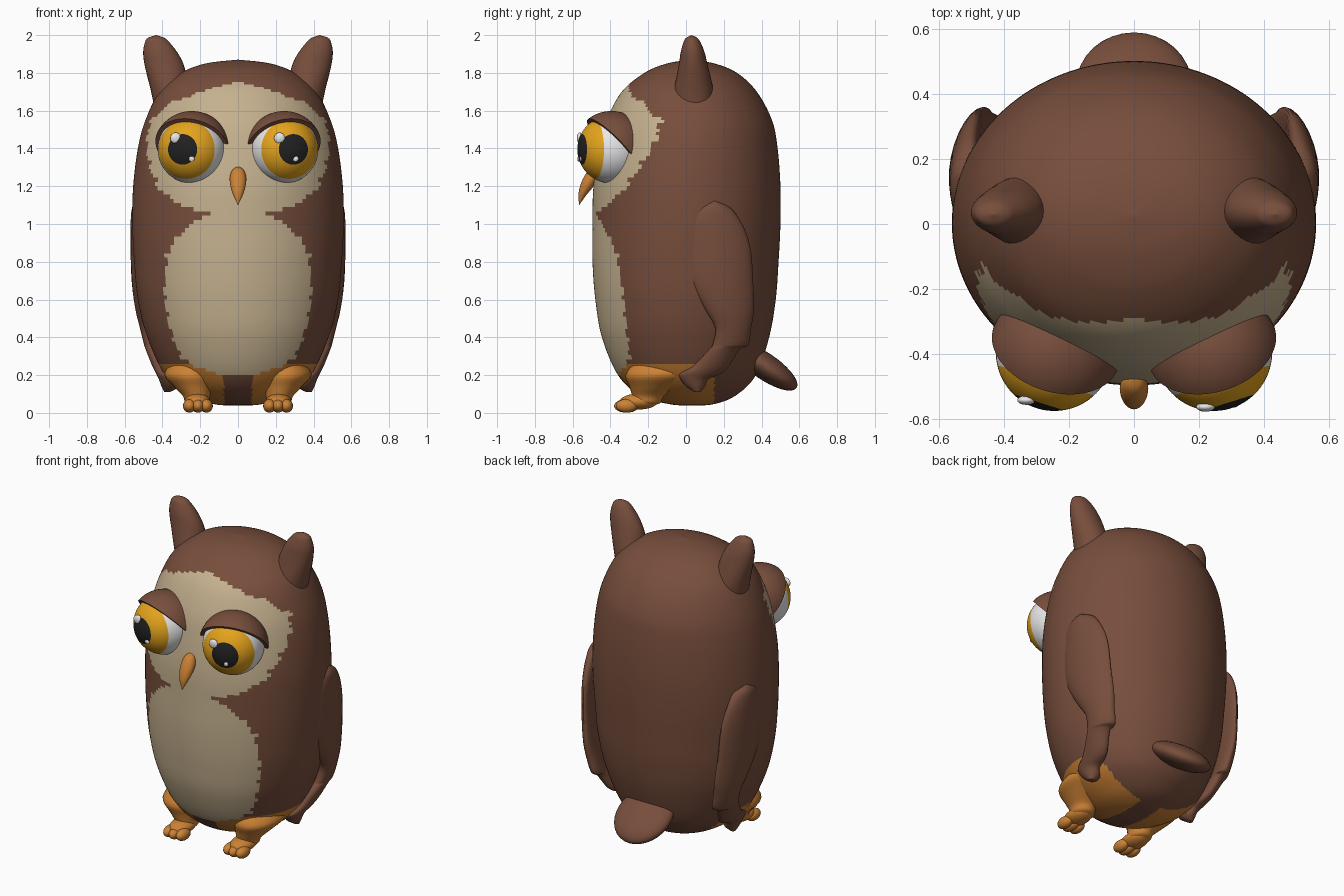
import bpy, bmesh, math
from mathutils import Vector, Matrix

if "Cube" in bpy.data.objects:
    bpy.data.objects.remove(bpy.data.objects["Cube"])


def material(name, rgb):
    m = bpy.data.materials.new(name)
    m.diffuse_color = (*rgb, 1)
    m.use_nodes = True
    m.node_tree.nodes["Principled BSDF"].inputs["Base Color"].default_value = m.diffuse_color
    return m


BROWN = material("brown feathers", (0.185, 0.076, 0.045))
CREAM = material("cream feathers", (0.56, 0.44, 0.275))
ORANGE = material("orange skin", (0.60, 0.22, 0.035))
WHITE = material("eye white", (0.82, 0.82, 0.82))
YELLOW = material("yellow iris", (0.78, 0.37, 0.012))
BLACK = material("black pupil", (0.015, 0.015, 0.015))


def finish(name, bm, mats, rule=None):
    bmesh.ops.recalc_face_normals(bm, faces=bm.faces)
    if rule:
        for f in bm.faces:
            f.material_index = rule(f.calc_center_median())
    me = bpy.data.meshes.new(name)
    bm.to_mesh(me)
    bm.free()
    for m in mats:
        me.materials.append(m)
    ob = bpy.data.objects.new(name, me)
    bpy.context.collection.objects.link(ob)
    return ob


def spline(keys, n):
    """Smooth curve through tuples, n steps per span."""
    k = [Vector(p) for p in (keys[0], *keys, keys[-1])]
    out = []
    for a, b, c, d in zip(k, k[1:], k[2:], k[3:]):
        for i in range(n):
            t = i / n
            out.append(b + 0.5 * t * ((c - a) + t * ((2 * a - 5 * b + 4 * c - d)
                                                     + t * (3 * (b - c) + d - a))))
    return out + [k[-1]]


def loft(name, rings, mats, rule=None):
    bm = bmesh.new()
    vs = [[bm.verts.new(p) for p in r] for r in rings]
    n = len(vs[0])
    for r, s in zip(vs, vs[1:]):
        for i in range(n):
            j = (i + 1) % n
            bm.faces.new((r[i], r[j], s[j], s[i]))
    bm.faces.new(vs[0])
    bm.faces.new(vs[-1])
    return finish(name, bm, mats, rule)


def ovals(keys, steps, seg, side=1):
    """Horizontal oval rings from (x, y, z, rx, ry) keys."""
    rings = []
    for x, y, z, rx, ry in spline(keys, steps):
        rx, ry = max(rx, 0.0005), max(ry, 0.0005)
        rings.append([(side * (x + rx * math.cos(a)), y + ry * math.sin(a), z)
                      for a in (2 * math.pi * i / seg for i in range(seg))])
    return rings


def ellipsoid(name, loc, radii, mat, rot=None, seg=32, rings=20):
    bm = bmesh.new()
    m = Matrix.Translation(loc) @ (rot or Matrix()) @ Matrix.Diagonal((*radii, 1))
    bmesh.ops.create_uvsphere(bm, u_segments=seg, v_segments=rings, radius=1, matrix=m)
    return finish(name, bm, [mat])


def lerp(table, z):
    for (z0, w0), (z1, w1) in zip(table, table[1:]):
        if z0 <= z <= z1:
            return w0 + (w1 - w0) * (z - z0) / (z1 - z0)
    return -1


# Body: z, half width, front y, back y
BODY = [(.04, 0, .03, .03), (.045, .12, -.08, .14), (.09, .25, -.24, .26),
        (.2, .385, -.36, .37), (.4, .48, -.445, .44), (.6, .53, -.48, .475),
        (.8, .55, -.495, .49), (1.0, .56, -.495, .5), (1.2, .555, -.49, .5),
        (1.4, .53, -.46, .485), (1.55, .49, -.42, .455), (1.7, .415, -.34, .375),
        (1.8, .30, -.22, .27), (1.85, .17, -.10, .15), (1.87, 0, .025, .025)]
# Half width of the pale face and belly by height
PALE = [(.2, .2), (.25, .24), (.3, .3), (.4, .35), (.6, .39), (.8, .385), (.9, .35),
        (1.0, .24), (1.04, .18), (1.06, .16), (1.09, .27), (1.13, .36), (1.2, .43),
        (1.3, .465), (1.4, .48), (1.5, .48), (1.55, .455), (1.6, .41), (1.65, .34),
        (1.7, .2), (1.72, .13), (1.75, 0)]
HIP = [(0, .07), (.19, .075), (.22, .14), (.255, .25)]


def body_colour(c):
    x = abs(c.x)
    if c.z < .255 and c.y < .15 and x > lerp(HIP, c.z):
        return 2
    wobble = .008 * math.sin(c.z * 70) + .005 * math.sin(c.z * 131)
    return 1 if c.y < 0 and x < lerp(PALE, c.z) + wobble else 0


body_keys = [(0, (f + b) / 2, z, w, (b - f) / 2) for z, w, f, b in BODY]
loft("body", ovals(body_keys, 9, 144), [BROWN, CREAM, ORANGE], body_colour)

# Beak
loft("beak", ovals([(0, -.47, 1.305, 0, 0), (0, -.485, 1.29, .027, .025),
                    (0, -.50, 1.25, .043, .04), (0, -.525, 1.2, .04, .036),
                    (0, -.55, 1.15, .024, .02), (0, -.565, 1.1, 0, 0)], 4, 24), [ORANGE])

# Tail
ellipsoid("tail", (0, .42, .245), (.18, .20, .07), BROWN, Matrix.Rotation(-.6, 4, 'X'))

EAR = [(.36, .04, 1.60, .08, .10), (.355, .04, 1.70, .105, .105),
       (.375, .04, 1.78, .105, .09), (.393, .038, 1.85, .103, .075),
       (.412, .035, 1.91, .09, .063), (.427, .032, 1.96, .066, .046),
       (.433, .03, 1.985, .045, .03), (.433, .03, 2.0, 0, 0)]
LEG = [(.25, -.1, .26, .11, .18), (.25, -.13, .2, .14, .19), (.235, -.17, .14, .105, .13),
       (.22, -.2, .09, .072, .085), (.215, -.21, .05, .06, .07), (.215, -.21, .035, 0, 0)]
# Wing: height, front y, back y, outer x
WING = [(1.122, .14, .16, .535), (1.09, .06, .23, .56), (1.03, .01, .28, .568),
        (.95, 0, .32, .57), (.85, 0, .345, .57), (.7, .02, .355, .565),
        (.55, .10, .36, .55), (.45, .155, .345, .53), (.36, .14, .33, .505),
        (.34, .125, .285, .495), (.25, .04, .23, .455), (.21, -.03, .19, .435),
        (.18, -.03, .12, .42), (.14, 0, .10, .405), (.11, .045, .075, .39)]


def wing_rings(side):
    rings = []
    for z, y0, y1, xo in spline(WING, 3):
        ring = []
        for i in range(28):
            a = 2 * math.pi * i / 28
            y = (y0 + y1) / 2 + (y1 - y0) / 2 * math.cos(a)
            t = min(.045, (y1 - y0) / 2)
            x = xo - t + t * math.sin(a) - .8 * max(0, y - .12) ** 2
            ring.append((side * x, y, z))
        rings.append(ring)
    return rings


for side, label in ((-1, "left"), (1, "right")):
    loft(label + "_ear_tuft", ovals(EAR, 4, 28, side), [BROWN])
    loft(label + "_wing", wing_rings(side), [BROWN])

    # Legs, feet and toes
    loft(label + "_leg", ovals(LEG, 4, 28, side), [ORANGE])
    ellipsoid(label + "_foot", (side * .215, -.25, .06), (.068, .10, .042), ORANGE)
    for i, dx in enumerate((-.045, 0, .045)):
        ellipsoid(f"{label}_toe_{i + 1}", (side * .212 + dx, -.315, .037),
                  (.034, .066 - abs(dx) * .2, .036), ORANGE, seg=20, rings=12)

    # Eyeball with iris and pupil as rings around the gaze direction
    centre = Vector((side * .245, -.395, 1.395))
    gaze = Vector((side * .30, -.954, 0)).normalized()
    turn = gaze.to_track_quat('Z', 'Y').to_matrix().to_4x4()
    bm = bmesh.new()
    bmesh.ops.create_uvsphere(bm, u_segments=48, v_segments=54, radius=.18,
                              matrix=Matrix.Translation(centre) @ turn)

    def eye_colour(c):
        ang = math.degrees((c - centre).angle(gaze))
        return 2 if ang < 26.6 else 1 if ang < 60 else 0
    finish(label + "_eye", bm, [WHITE, YELLOW, BLACK], eye_colour)

    # Eyelid: ball sliced by a slanted plane
    bm = bmesh.new()
    bmesh.ops.create_uvsphere(bm, u_segments=48, v_segments=32, radius=.203,
                              matrix=Matrix.Translation(centre))
    slant = Vector((-gaze.x * .74, -gaze.y * .74, .675)).normalized()
    cut = bmesh.ops.bisect_plane(bm, geom=bm.verts[:] + bm.edges[:] + bm.faces[:],
                                 plane_co=centre + slant * .02, plane_no=slant,
                                 clear_inner=True)
    rim = [e for e in cut["geom_cut"] if isinstance(e, bmesh.types.BMEdge)]
    bmesh.ops.holes_fill(bm, edges=rim, sides=0)
    finish(label + "_eyelid", bm, [BROWN])

    # Glints, on the same side in both eyes
    for nm, gx, gz, r in (("big", -.055, .06, .029), ("small", .03, -.05, .015)):
        dx = gx + side * .03
        dy = -math.sqrt(.18 ** 2 - dx ** 2 - gz ** 2)
        ellipsoid(f"{label}_{nm}_glint", centre + Vector((dx, dy, gz)),
                  (r, r * .5, r), WHITE, seg=20, rings=12)

# Smooth shading with sharp rims kept
bpy.ops.object.select_all(action='SELECT')
bpy.context.view_layer.objects.active = bpy.data.objects["body"]
bpy.ops.object.shade_smooth_by_angle(angle=math.radians(45))
